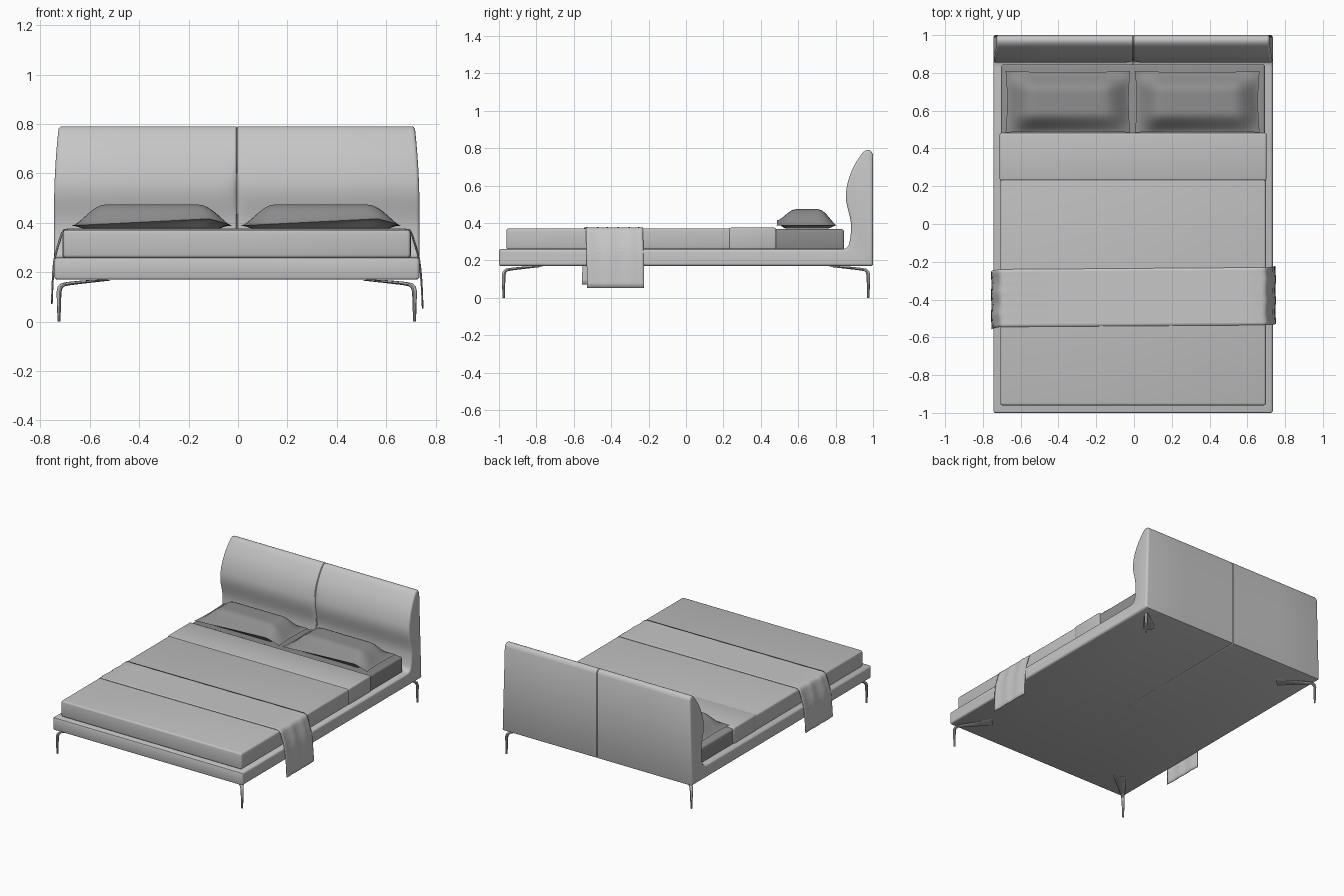
import bpy, bmesh, math
from mathutils import Vector

if "Cube" in bpy.data.objects:
    bpy.data.objects.remove(bpy.data.objects["Cube"])

CX = -0.005  # the bed frame sits slightly left of centre


def material(name, v):
    m = bpy.data.materials.new(name)
    m.diffuse_color = (v, v, v, 1)
    m.use_nodes = True
    m.node_tree.nodes["Principled BSDF"].inputs["Base Color"].default_value = m.diffuse_color
    return m


UPHOLSTERY = material("upholstery grey", 0.56)
DUVET = material("duvet grey", 0.53)
THROW = material("throw grey", 0.57)
LINEN = material("dark linen grey", 0.27)
METAL = material("leg metal", 0.45)


def finish(name, bm, mat, angle=35):
    bmesh.ops.recalc_face_normals(bm, faces=bm.faces)
    me = bpy.data.meshes.new(name)
    bm.to_mesh(me)
    bm.free()
    me.materials.append(mat)
    ob = bpy.data.objects.new(name, me)
    bpy.context.collection.objects.link(ob)
    bpy.ops.object.select_all(action='DESELECT')
    ob.select_set(True)
    bpy.context.view_layer.objects.active = ob
    bpy.ops.object.shade_smooth_by_angle(angle=math.radians(angle))
    return ob


def loft(name, rings, mat, closed=True, angle=35):
    bm = bmesh.new()
    rows = [[bm.verts.new(p) for p in r] for r in rings]
    n = len(rows[0])
    for a, b in zip(rows, rows[1:]):
        for i in range(n if closed else n - 1):
            j = (i + 1) % n
            bm.faces.new((a[i], a[j], b[j], b[i]))
    if closed:
        bm.faces.new(rows[0])
        bm.faces.new(rows[-1])
    return finish(name, bm, mat, angle)


def box(name, x0, x1, y0, y1, z0, z1, mat, r=0.012):
    bm = bmesh.new()
    bmesh.ops.create_cube(bm, size=1)
    for v in bm.verts:
        v.co = (x1 if v.co.x > 0 else x0, y1 if v.co.y > 0 else y0, z1 if v.co.z > 0 else z0)
    bmesh.ops.bevel(bm, geom=bm.edges[:], offset=r, segments=3, profile=0.5, affect='EDGES')
    return finish(name, bm, mat)


def spline(pts, k=4):
    out = []
    for i in range(len(pts) - 1):
        p = [Vector(pts[min(max(i + o, 0), len(pts) - 1)]) for o in (-1, 0, 1, 2)]
        for s in range(k):
            t = s / k
            out.append(0.5 * (2 * p[1] + (p[2] - p[0]) * t
                              + (2 * p[0] - 5 * p[1] + 4 * p[2] - p[3]) * t * t
                              + (3 * p[1] - p[0] - 3 * p[2] + p[3]) * t ** 3))
    return out + [Vector(pts[-1])]


# frame and headboard: one side profile (y, z) lofted across x
base = [(0.99, 0.17), (-0.99, 0.17), (-0.997, 0.173), (-1, 0.181), (-1, 0.248),
        (-0.997, 0.257), (-0.988, 0.26)]
front = [(0.82, 0.26), (0.856, 0.266), (0.875, 0.30), (0.882, 0.40), (0.856, 0.52),
         (0.861, 0.60), (0.888, 0.685), (0.934, 0.763), (0.963, 0.789), (0.988, 0.786), (1, 0.765)]
profile = [Vector(p) for p in base] + spline(front) + [Vector((1, 0.18)), Vector((0.997, 0.173))]


def inset(pts, d):
    res = []
    for i, p in enumerate(pts):
        a = (p - pts[i - 1]).normalized()
        b = (pts[(i + 1) % len(pts)] - p).normalized()
        t = (a + b).normalized()
        res.append(p + Vector((t.y, -t.x)) * d)  # profile runs clockwise
    return res


W, R = 0.74, 0.014
half = [(0.0, 0.004), (0.004, 0), (0.01, 0), (0.02, 0), (0.04, 0), (0.08, 0), (0.4, 0)]
half += [(W - R + R * math.sin(a), R * (1 - math.cos(a)))
         for a in (math.pi / 2 * i / 4 for i in range(5))]
stations = [(-x, d) for x, d in reversed(half[1:])] + half
rings = []
for x, d in stations:
    ring = []
    for (y, z), (y0, z0) in zip(inset(profile, d), profile):
        if abs(x) < 0.001 and y0 < 0.84:
            y, z = y0, z0                      # seam only shows on the headboard
        if z > 0.4 and y < 0.95:               # pinched seam in the cushion
            y += 0.014 * math.exp(-abs(x) / 0.014 - ((z - 0.52) / 0.1) ** 2)
        taper = 1 - 0.026 * (max(z - 0.45, 0) / 0.34) ** 2
        ring.append((CX + x * taper, y, z))
    rings.append(ring)
loft("bed_frame_and_headboard", rings, UPHOLSTERY)

# mattress, duvet and its folded-back top
box("mattress", -0.703, 0.693, -0.94, 0.845, 0.255, 0.367, LINEN)
box("duvet", -0.708, 0.698, -0.96, 0.47, 0.258, 0.371, DUVET)
box("duvet_fold", -0.711, 0.701, 0.23, 0.482, 0.259, 0.375, DUVET, 0.01)

# bent legs: thin foot rod sweeping into a flared arm under the frame
# (distance inward, z, path angle, half width, half thickness)
leg = [(0, 0, 90, .006, .006), (0, .06, 90, .008, .008), (0, .12, 88, .010, .010),
       (.006, .138, 60, .011, .010), (.022, .149, 25, .012, .008), (.06, .154, 8, .017, .007),
       (.15, .161, 5, .030, .006), (.25, .167, 4, .045, .003)]
for sx, nx in ((-1, "left"), (1, "right")):
    for sy, ny in ((-1, "front"), (1, "back")):
        inward = Vector((-sx, -sy, 0)).normalized()
        side = Vector((-inward.y, inward.x, 0))
        foot = Vector((CX + sx * 0.72, sy * 0.975, 0))
        rings = []
        for d, z, ang, w, t in leg:
            a = math.radians(ang)
            up = Vector((0, 0, math.cos(a))) - inward * math.sin(a)
            c = foot + inward * d + Vector((0, 0, z))
            rings.append([c + side * w * math.cos(k * math.pi / 5) + up * t * math.sin(k * math.pi / 5)
                          for k in range(10)])
        loft(f"{ny}_{nx}_leg", rings, METAL)


# pillows: domed top and shallow bottom meeting at a wavy rim
def pillow(name, x0):
    bm = bmesh.new()
    n, m = 36, 24
    hx, hy = 0.33, 0.162
    rows = {}
    for s in (1, -1):
        for i in range(n + 1):
            for j in range(m + 1):
                u, v = math.sin(math.pi / 2 * (2 * i / n - 1)), math.sin(math.pi / 2 * (2 * j / m - 1))
                edge = abs(u) > 0.9999 or abs(v) > 0.9999
                if s < 0 and edge:
                    rows[s, i, j] = rows[1, i, j]
                    continue
                rim = 0.388 + 0.028 * (1 - v) / 2 * max(0, (u + 1) / 1.7) * min(1, (1 - u) / 0.3)
                fu = min(1, (1 - abs(u)) / 0.42)
                fv = min(1, (1 - abs(v)) / 0.62)
                fu, fv = (f * f * (3 - 2 * f) for f in (fu, fv))
                f = fu ** 0.8 * fv ** 0.75
                z = rim + ((0.474 - rim) * f if s > 0 else (0.370 - rim) * min(1, 2.0 * f))
                x = x0 + hx * u * (1 - 0.025 * (1 - v * v))
                y = 0.647 + hy * v * (1 - 0.03 * (1 - u * u))
                rows[s, i, j] = bm.verts.new((x, y, z))
        for i in range(n):
            for j in range(m):
                bm.faces.new([rows[s, i + a, j + b] for a, b in ((0, 0), (1, 0), (1, 1), (0, 1))])
    finish(name, bm, LINEN, 60)


pillow("left_pillow", -0.35)
pillow("right_pillow", 0.335)

# throw draped across the bed and hanging down both sides
path = spline([(-0.754, 0.07), (-0.750, 0.17), (-0.743, 0.25), (-0.724, 0.32), (-0.708, 0.363),
               (-0.685, 0.3745)], 3)
path += [Vector((x / 10, 0.3745)) for x in range(-6, 7, 2)]
path += spline([(0.675, 0.3745), (0.698, 0.363), (0.714, 0.32), (0.733, 0.25), (0.743, 0.16),
                (0.748, 0.052)], 3)
rings = []
for x, z in path:
    ring = []
    for j in range(21):
        t = j / 20
        hang = min(1, max(0, (abs(x) - 0.66) / 0.06))
        drop = max(0, 0.37 - z) / 0.3
        ripple = 0.003 * hang * math.sin(t * 17 + (1 if x > 0 else 4)) * (1 - 0.5 * drop)
        y = -0.54 + 0.305 * t + 0.005 * x / 0.7 + (-0.012 * drop if x < 0 else 0.006 * drop)
        ring.append((x + ripple * (1 if x > 0 else -1), y, z + abs(ripple)))
    rings.append(ring)
throw = loft("throw", rings, THROW, closed=False, angle=50)
solid = throw.modifiers.new("thickness", 'SOLIDIFY')
solid.thickness = 0.004
solid.offset = 0
